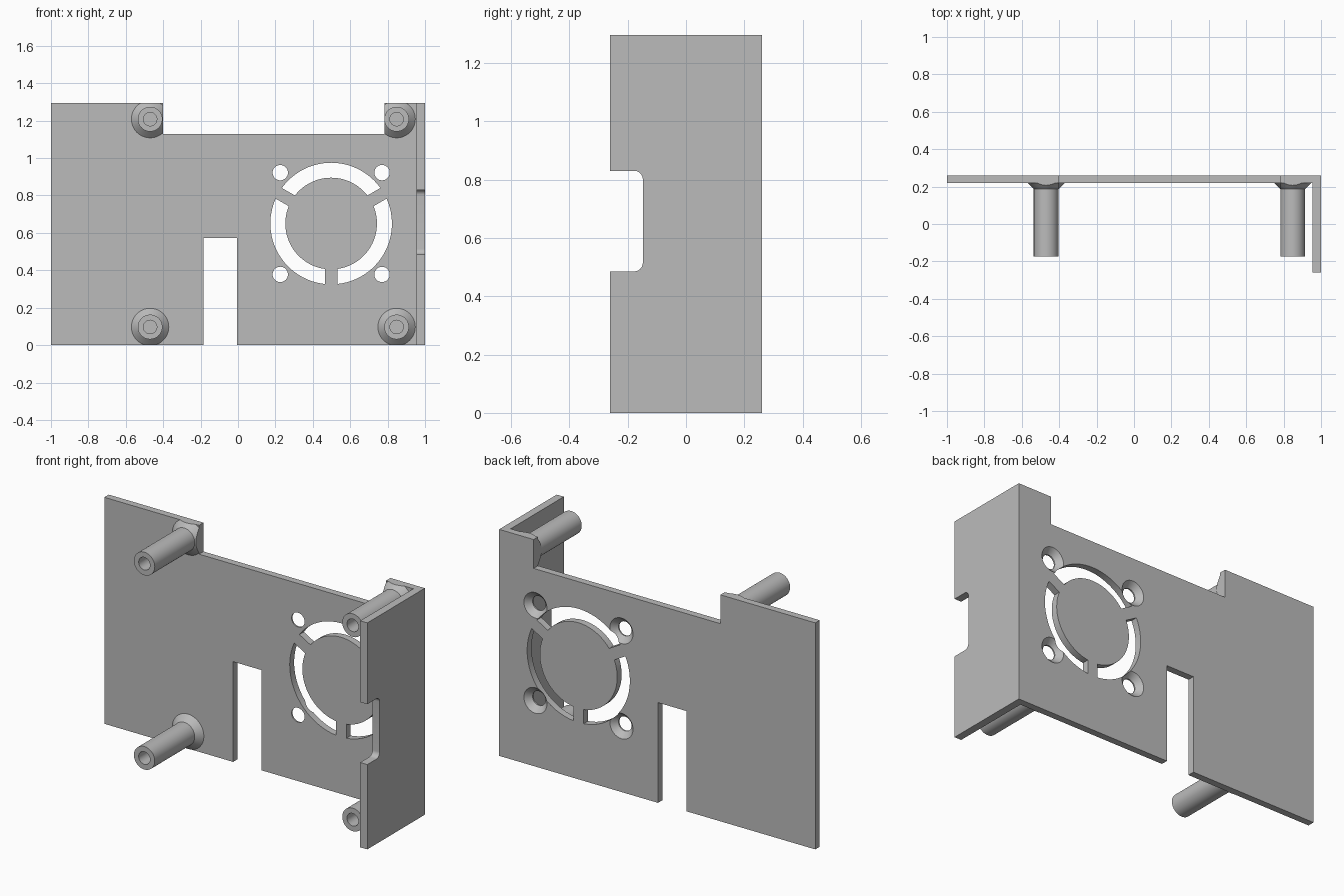
import bpy, bmesh
from math import sin, cos, asin, radians, pi
from mathutils import Matrix, Vector

if "Cube" in bpy.data.objects:
    bpy.data.objects.remove(bpy.data.objects["Cube"], do_unlink=True)

grey = bpy.data.materials.new("plain grey")
grey.use_nodes = True
grey.diffuse_color = (0.5, 0.5, 0.5, 1)
grey.node_tree.nodes["Principled BSDF"].inputs["Base Color"].default_value = (0.5, 0.5, 0.5, 1)

HEIGHT = 1.295
BACK, FACE, EDGE = 0.26, 0.22, 0.955     # plate back, plate front, inner side of wall


def finish(name, bm):
    bmesh.ops.recalc_face_normals(bm, faces=bm.faces)
    mesh = bpy.data.meshes.new(name)
    bm.to_mesh(mesh)
    bm.free()
    mesh.materials.append(grey)
    obj = bpy.data.objects.new(name, mesh)
    bpy.context.collection.objects.link(obj)
    return obj


def prism(name, points, axis, start, end):
    """Extrude a 2D outline along the given axis."""
    bm = bmesh.new()
    verts = []
    for p in points:
        co = list(p)
        co.insert(axis, start)
        verts.append(bm.verts.new(co))
    face = bm.faces.new(verts)
    out = bmesh.ops.extrude_face_region(bm, geom=[face])
    shift = Vector((0, 0, 0))
    shift[axis] = end - start
    moved = [g for g in out["geom"] if isinstance(g, bmesh.types.BMVert)]
    bmesh.ops.translate(bm, verts=moved, vec=shift)
    return finish(name, bm)


def lathe(name, profile, x, z):
    """Turn a (radius, y) profile around a front-to-back axis."""
    bm = bmesh.new()
    verts = [bm.verts.new((r, y, 0)) for r, y in profile]
    edges = [bm.edges.new(pair) for pair in zip(verts, verts[1:])]
    bmesh.ops.spin(bm, geom=verts + edges, cent=(0, 0, 0), axis=(0, 1, 0),
                   angle=2 * pi, steps=48)
    bmesh.ops.remove_doubles(bm, verts=bm.verts, dist=0.0001)
    bmesh.ops.transform(bm, matrix=Matrix.Translation((x, 0, z)), verts=bm.verts)
    return finish(name, bm)


def rect(a, b, c, d):
    return [(a, c), (b, c), (b, d), (a, d)]


def arc(cx, cy, r, start, end, n):
    return [(cx + r * cos(start + (end - start) * i / n),
             cy + r * sin(start + (end - start) * i / n)) for i in range(n + 1)]


def cut(obj, cutters):
    bpy.context.view_layer.objects.active = obj
    for c in cutters:
        mod = obj.modifiers.new("cut", "BOOLEAN")
        mod.operation, mod.solver, mod.object = "DIFFERENCE", "EXACT", c
        bpy.ops.object.modifier_apply(modifier=mod.name)


# L-shaped bracket: back plate with side wall
bracket = prism("bracket", [(-1, FACE), (EDGE, FACE), (EDGE, -BACK), (1, -BACK),
                            (1, BACK), (-1, BACK)], 2, 0, HEIGHT)

# Notch in the top edge and slot in the bottom edge
top_notch = prism("top_notch_cutter", rect(-0.4, 0.782, 1.13, 1.6), 1, -0.5, 0.5)
cutters = [top_notch,
           prism("bottom_slot_cutter", rect(-0.185, -0.005, -0.2, 0.573), 1, 0, 0.5)]

# Rounded notch in the side wall
outline = [(-0.4, 0.485)] + arc(-0.178, 0.515, 0.03, -pi / 2, 0, 8) \
    + arc(-0.178, 0.8, 0.03, 0, pi / 2, 8) + [(-0.4, 0.83)]
cutters.append(prism("wall_notch_cutter", outline, 0, 0.9, 1.1))

# Fan vent: three curved openings parted by straight bridges
FX, FZ, R_OUT, R_IN, HALF = 0.498, 0.65, 0.325, 0.245, 0.033
for bridge in (30, 150, 270):
    a, b = radians(bridge), radians(bridge + 120)
    o, i = asin(HALF / R_OUT), asin(HALF / R_IN)
    outline = arc(FX, FZ, R_OUT, a + o, b - o, 24) + arc(FX, FZ, R_IN, b - i, a + i, 24)
    cutters.append(prism("vent_cutter", outline, 1, 0.1, 0.4))

# Screw holes around the vent, countersunk from behind
for sx in (-1, 1):
    for sz in (-1, 1):
        cutters.append(lathe("screw_hole_cutter",
                             [(0, 0.1), (0.041, 0.1), (0.041, 0.228), (0.074, 0.261),
                              (0.074, 0.3), (0, 0.3)], FX + sx * 0.272, FZ + sz * 0.272))
cut(bracket, cutters)

# Hollow standoffs with flared feet, trimmed flush with the plate edges
trims = [top_notch,
         prism("lower_trim_cutter", rect(-2, 2, -1, 0), 1, -0.5, 0.5),
         prism("upper_trim_cutter", rect(-2, 2, HEIGHT, 2), 1, -0.5, 0.5)]
standoffs = []
for side, x in (("right", -0.47), ("left", 0.848)):
    for level, z in (("lower", 0.097), ("upper", 1.208)):
        post = lathe(f"{level}_{side}_standoff",
                     [(0, FACE), (0.036, FACE), (0.036, -0.175), (0.066, -0.175),
                      (0.066, 0.186), (0.1, FACE), (0.1, 0.225), (0, 0.225)], x, z)
        cut(post, trims)
        standoffs.append(post)

# Remove the helpers
for helper in cutters + trims[1:]:
    bpy.data.objects.remove(helper, do_unlink=True)

# Smooth the round parts, keep edges sharp
bpy.ops.object.select_all(action="DESELECT")
for obj in [bracket] + standoffs:
    obj.select_set(True)
bpy.context.view_layer.objects.active = bracket
bpy.ops.object.shade_smooth_by_angle(angle=radians(30))
